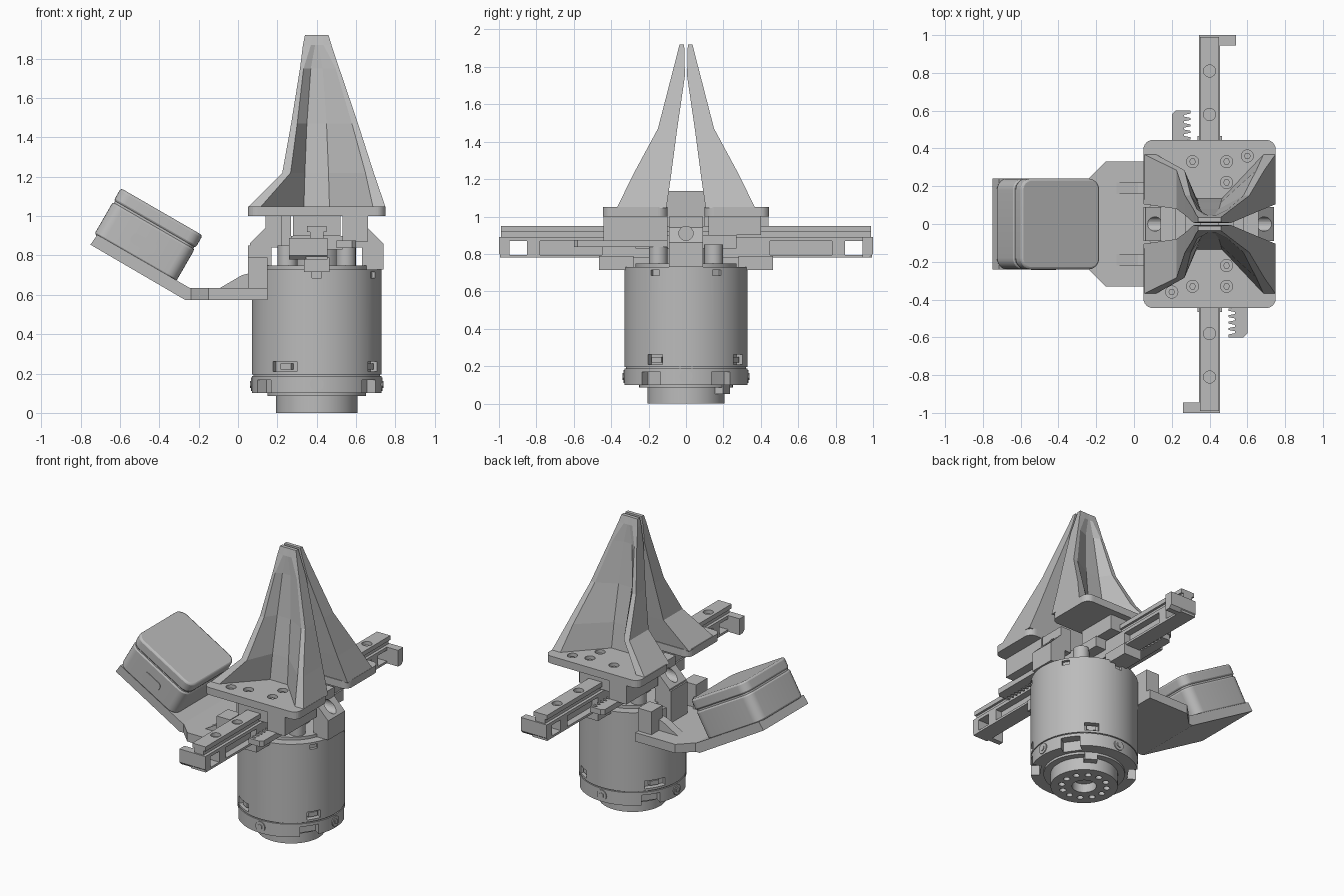
import bpy, bmesh, math
from mathutils import Matrix, Vector

if "Cube" in bpy.data.objects:
    bpy.data.objects.remove(bpy.data.objects["Cube"])

grey = bpy.data.materials.new("machined_grey")
grey.use_nodes = True
COL = (0.5, 0.5, 0.5, 1)
grey.diffuse_color = COL
grey.node_tree.nodes["Principled BSDF"].inputs["Base Color"].default_value = COL

CX = 0.4  # vertical axis of the motor and gripper
PIVOT = Matrix.Translation((CX, 0, 0))
HALF_TURN = PIVOT @ Matrix.Rotation(math.pi, 4, 'Z') @ PIVOT.inverted()
MIRROR_Y = Matrix.Diagonal((1, -1, 1, 1))


def finish(name, bm, matrix=None):
    if matrix:
        bm.transform(matrix)
    bmesh.ops.recalc_face_normals(bm, faces=bm.faces)
    me = bpy.data.meshes.new(name)
    bm.to_mesh(me)
    bm.free()
    me.materials.append(grey)
    ob = bpy.data.objects.new(name, me)
    bpy.context.collection.objects.link(ob)
    return ob


def prism(name, pts, axis, lo, hi, matrix=None):
    """Extrude a 2D outline along an axis."""
    place = {'x': lambda a, b, c: (c, a, b), 'y': lambda a, b, c: (a, c, b),
             'z': lambda a, b, c: (a, b, c)}[axis]
    bm = bmesh.new()
    ends = [[bm.verts.new(place(a, b, c)) for a, b in pts] for c in (lo, hi)]
    for ring in ends:
        bm.faces.new(ring)
    for i in range(len(pts)):
        j = (i + 1) % len(pts)
        bm.faces.new((ends[0][i], ends[0][j], ends[1][j], ends[1][i]))
    return finish(name, bm, matrix)


def box(name, x, y, z, matrix=None):
    return prism(name, [(x[0], y[0]), (x[1], y[0]), (x[1], y[1]), (x[0], y[1])],
                 'z', z[0], z[1], matrix)


def rounded(x, y, r, n=6):
    """Outline of a rectangle with rounded corners."""
    out = []
    corners = [(x[1], y[1]), (x[0], y[1]), (x[0], y[0]), (x[1], y[0])]
    signs = [(-1, -1), (1, -1), (1, 1), (-1, 1)]
    for k, ((cx, cy), (sx, sy)) in enumerate(zip(corners, signs)):
        for i in range(n + 1):
            a = math.pi / 2 * (k + i / n)
            out.append((cx + sx * r + r * math.cos(a), cy + sy * r + r * math.sin(a)))
    return out


def lathe(name, r, z, centre=(CX, 0), n=64, matrix=None):
    pts = [(centre[0] + r * math.cos(2 * math.pi * i / n),
            centre[1] + r * math.sin(2 * math.pi * i / n)) for i in range(n)]
    return prism(name, pts, 'z', z[0], z[1], matrix)


def smooth(ob):
    bpy.ops.object.select_all(action='DESELECT')
    ob.select_set(True)
    bpy.context.view_layer.objects.active = ob
    bpy.ops.object.shade_smooth_by_angle(angle=math.radians(35))
    return ob


def cut(ob, cutters):
    for c in cutters:
        m = ob.modifiers.new("cut", 'BOOLEAN')
        m.operation, m.solver, m.object = 'DIFFERENCE', 'EXACT', c
        c.hide_render = True
        c.hide_set(True)
    return ob


def radial(angle):
    """Matrix turning a part built on the +x side around the motor axis."""
    return PIVOT @ Matrix.Rotation(math.radians(angle), 4, 'Z')


# Motor housing with connector ports and top notches
body = smooth(lathe("motor_housing", 0.33, (0.195, 0.73), n=96))
ports = [box("port_cutter", (0.29, 0.4), (-w, w), (0.21, 0.262), radial(a))
         for a, w in ((240, 0.07), (-30, 0.045), (58, 0.045), (150, 0.07))]
notches = [box("notch_cutter", (0.31, 0.4), (-0.025, 0.025), (0.685, 0.715), radial(a))
           for a in range(30, 390, 60)]
cut(body, ports + notches)
for a in (240, -30, 58, 150):
    box("port_plug", (0.28, 0.315), (-0.03, 0.03), (0.22, 0.25), radial(a))
smooth(lathe("housing_seam", 0.322, (0.185, 0.2)))

# Lower flange with side slots and screws
flange = smooth(lathe("lower_flange", 0.33, (0.1, 0.188), n=96))
cut(flange, [box("slot_cutter", (0.27, 0.4), (-0.06, 0.06), (0.09, 0.168), radial(a))
             for a in (35, 145, 215, 325)])
smooth(lathe("flange_core", 0.25, (0.085, 0.15)))
for a in range(0, 360, 90):
    face_out = radial(a) @ Matrix.Translation((0, 0, 0.145)) @ Matrix.Rotation(math.pi / 2, 4, 'Y')
    smooth(lathe("flange_screw", 0.035, (0.31, 0.335), (0, 0), 20, face_out))
    smooth(lathe("flange_screw_head", 0.018, (0.33, 0.34), (0, 0), 6, face_out))

# Output hub with a bolt circle
hub = smooth(lathe("output_hub", 0.207, (0, 0.1)))
bolts = [lathe("bolt_cutter", 0.02, (-0.1, 0.04),
               (CX + 0.14 * math.cos(a), 0.14 * math.sin(a)), 16)
         for a in [math.tau * i / 12 for i in range(12)]]
cut(hub, bolts + [lathe("bore_cutter", 0.075, (-0.1, 0.06), n=32)])
box("hub_key", (0.19, 0.25), (-0.04, 0.04), (0.05, 0.1), radial(60))

# Motor top: cap, gear and standoffs
smooth(lathe("motor_cap", 0.27, (0.725, 0.75)))
smooth(lathe("pinion_hub", 0.12, (0.74, 0.85), n=32))
for a in range(45, 405, 90):
    smooth(lathe("standoff", 0.05, (0.74, 0.85), (0.21, 0), 24, radial(a)))
box("gripper_bed", (0.27, 0.53), (-0.27, 0.27), (0.83, 0.9))

# Side brackets either side of the motor axis
for turn in (None, HALF_TURN):
    ob = prism("side_bracket", [(0.58, 0.84), (0.63, 0.84), (0.63, 0.73), (0.74, 0.73),
                                (0.74, 0.86), (0.66, 0.94), (0.66, 1.0), (0.58, 1.0)],
               'y', -0.09, 0.09, turn)
    hole = Matrix.Translation((0, 0, 0.91)) @ Matrix.Rotation(math.pi / 2, 4, 'Y')
    bore = lathe("bracket_bore_cutter", 0.038, (0.6, 0.8), (0, 0), 24,
                 (turn @ hole) if turn else hole)
    cut(ob, [bore])

# Guide arms, rails, hooks and racks, repeated by a half turn
for turn in (None, HALF_TURN):
    arm = box("guide_arm", (0.345, 0.455), (-0.995, 0), (0.78, 0.89), turn)
    cut(arm, [box("window_cutter", (0.3, 0.5), y, (0.795, 0.868), turn)
              for y in ((-0.78, -0.45), (-0.975, -0.85))])
    box("arm_web", (0.39, 0.41), (-0.8, -0.4), (0.785, 0.88), turn)
    box("rail_neck", (0.365, 0.435), (-0.99, 0), (0.885, 0.925), turn)
    rail = box("rail_head", (0.35, 0.45), (-0.99, 0), (0.92, 0.95), turn)
    cut(rail, [lathe("rail_hole_cutter", 0.032, (0.925, 1.0), (CX, y), 24, turn)
               for y in (-0.81, -0.58)])
    prism("end_hook", [(-1, 0.8), (-0.98, 0.78), (-0.945, 0.78), (-0.945, 0.89), (-1, 0.89)],
          'x', 0.26, 0.455, turn)
    box("arm_foot", (0.335, 0.465), (-0.465, -0.28), (0.715, 0.79), turn)

    # Toothed rack
    teeth = [(0.6, -0.1), (0.6, -0.58), (0.58, -0.6), (0.5, -0.6)]
    for i in range(14):
        y = -0.585 + i * 0.034
        teeth += [(0.5, y), (0.535, y + 0.007), (0.535, y + 0.017), (0.5, y + 0.024)]
    teeth.append((0.5, -0.1))
    prism("rack", teeth, 'z', 0.838, 0.875, turn)
    box("rack_block", (0.53, 0.66), (-0.44, -0.1), (0.87, 1.0), turn)

# Fingers: height, left x, right x, outer y, inner y, recess floor y, half width of floor
LEVELS = [(1.045, 0.05, 0.75, 0.37, 0.105, 0.135, 0.065),
          (1.22, 0.225, 0.69, 0.285, 0.08, 0.115, 0.06),
          (1.47, 0.27, 0.61, 0.15, 0.047, 0.08, 0.05),
          (1.75, 0.315, 0.515, 0.078, 0.006, 0.052, 0.03),
          (1.87, 0.33, 0.475, 0.047, 0.008, 0.046, 0.008),
          (1.92, 0.34, 0.46, 0.035, 0.01, 0.034, 0.008)]


def finger(matrix):
    bm = bmesh.new()
    rings = []
    for z, xl, xr, yo, yi, yf, w in LEVELS:
        lip = 0.13 * (xr - xl) if z < 1.8 else 0.4 * (xr - xl)
        pts = [(xl, -yi), (xl, -yo), (xl + lip * 0.7, -yo), (CX - w, -yf),
               (CX + w, -yf), (xr - lip * 0.7, -yo), (xr, -yo), (xr, -yi)]
        rings.append([bm.verts.new((x, y, z)) for x, y in pts])
    for a, b in zip(rings, rings[1:]):
        for i in range(8):
            j = (i + 1) % 8
            bm.faces.new((a[i], a[j], b[j], b[i]))
    bm.faces.new(rings[0])
    bm.faces.new(rings[-1])
    finish("finger", bm, matrix)


for side in (None, MIRROR_Y):
    finger(side)
    plate = prism("finger_base", rounded((0.05, 0.75), (-0.445, -0.1), 0.05), 'z', 1.0, 1.05, side)
    spots = [(0.31, -0.33), (0.49, -0.33), (0.49, -0.22), (0.6 if side else 0.2, -0.36)]
    cut(plate, [lathe("screw_cutter", 0.032, (1.02, 1.1), p, 24, side) for p in spots])
    for p in spots:
        lathe("plate_screw", 0.018, (1.01, 1.035), p, 6, side)
    box("carriage", (0.28, 0.52), (-0.4, -0.12), (0.9, 1.005), side)

# Sensor mount: flat shelf, tilted tray, posts and gussets
prism("mount_shelf", [(-0.25, -0.23), (-0.15, -0.33), (0.15, -0.33), (0.15, 0.33),
                      (-0.15, 0.33), (-0.25, 0.23)], 'z', 0.575, 0.635)
prism("mount_tray", [(-0.27, 0.575), (-0.2, 0.575), (-0.2, 0.635), (-0.245, 0.635),
                     (-0.715, 0.905), (-0.75, 0.855)], 'y', -0.24, 0.24)
for side in (None, MIRROR_Y):
    box("mount_post", (0.05, 0.15), (-0.3, -0.18), (0.58, 0.79), side)
    prism("mount_gusset", [(-0.1, 0.63), (0.06, 0.63), (0.06, 0.71), (0.02, 0.7)],
          'y', -0.22, -0.16, side)
box("mount_column", (0.05, 0.15), (-0.09, 0.09), (0.58, 0.85))

# Tilted sensor box: lower half, seam, upper half with soft edge
tilt = Matrix.Translation((-0.455, 0, 0.905)) @ Matrix.Rotation(math.radians(30), 4, 'Y')
HALF = (-0.24, 0.24)
lower = prism("sensor_lower", rounded(HALF, HALF, 0.06), 'z', -0.135, 0.055, tilt)
upper = prism("sensor_upper", rounded(HALF, HALF, 0.06), 'z', 0.062, 0.135, tilt)
prism("sensor_seam", rounded((-0.233, 0.233), (-0.233, 0.233), 0.055), 'z', 0.05, 0.07, tilt)
for half in (lower, upper):
    bev = half.modifiers.new("soft_edge", 'BEVEL')
    bev.width, bev.segments, bev.limit_method = 0.012, 2, 'ANGLE'
    bev.angle_limit = math.radians(50)
    smooth(half)
prism("sensor_socket", rounded((-0.07, 0.07), (-0.03, 0.03), 0.025), 'z', 0.236, 0.244,
      tilt @ Matrix.Translation((0, 0, -0.05)) @ Matrix.Rotation(math.pi / 2, 4, 'X'))
